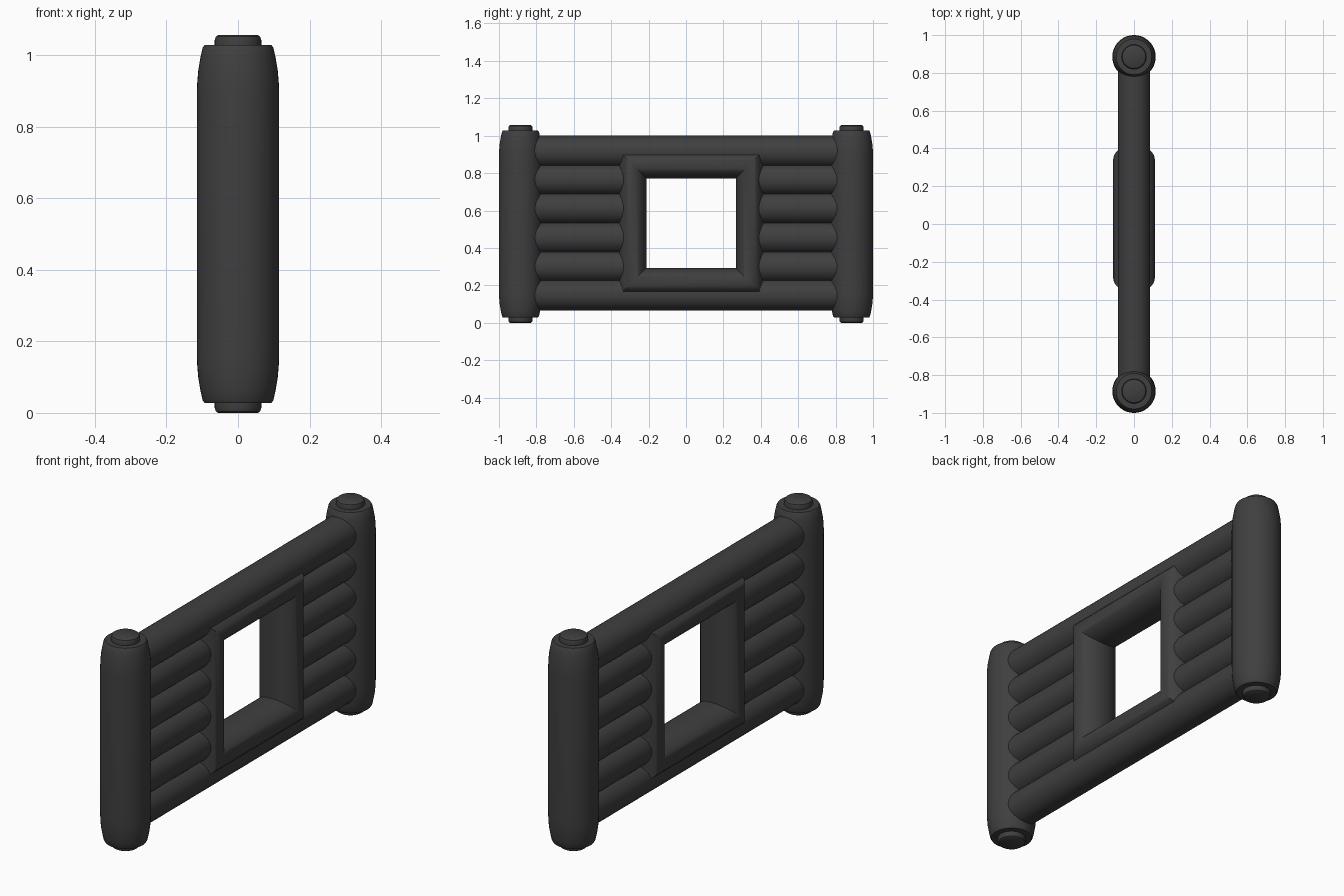
import bpy
import bmesh
from math import sin, cos, pi, radians

if "Cube" in bpy.data.objects:
    bpy.data.objects.remove(bpy.data.objects["Cube"])

charcoal = bpy.data.materials.new("charcoal")
charcoal.use_nodes = True
COLOUR = (0.05, 0.05, 0.05, 1)
charcoal.diffuse_color = COLOUR
charcoal.node_tree.nodes["Principled BSDF"].inputs["Base Color"].default_value = COLOUR


def finish(name, rings, wrap=False):
    """Skin a list of vertex rings into a smooth-shaded object."""
    bm = bmesh.new()
    loops = [[bm.verts.new(p) for p in ring] for ring in rings]
    n = len(rings[0])
    pairs = list(zip(loops, loops[1:]))
    if wrap:
        pairs.append((loops[-1], loops[0]))
    else:
        bm.faces.new(loops[0])
        bm.faces.new(loops[-1])
    for a, b in pairs:
        for i in range(n):
            j = (i + 1) % n
            bm.faces.new((a[i], a[j], b[j], b[i]))
    bmesh.ops.recalc_face_normals(bm, faces=bm.faces)
    mesh = bpy.data.meshes.new(name)
    bm.to_mesh(mesh)
    bm.free()
    mesh.materials.append(charcoal)
    obj = bpy.data.objects.new(name, mesh)
    bpy.context.collection.objects.link(obj)
    bpy.ops.object.select_all(action="DESELECT")
    obj.select_set(True)
    bpy.context.view_layer.objects.active = obj
    bpy.ops.object.shade_smooth_by_angle(angle=radians(35))


def circle(n):
    return [(cos(2 * pi * i / n), sin(2 * pi * i / n)) for i in range(n)]


MID_Z = 0.528
POST_Y = 0.885
LOG_R = 0.085

# Upright posts: rounded body with a small peg at each end
half = [(0.056, 0.528), (0.062, 0.524), (0.065, 0.515), (0.065, 0.500),
        (0.094, 0.500), (0.099, 0.492), (0.105, 0.465), (0.111, 0.43),
        (0.114, 0.395), (0.115, 0.36)]
profile = [(r, MID_Z - h) for r, h in half] + [(r, MID_Z + h) for r, h in reversed(half)]
for name, side in (("front_post", -1), ("back_post", 1)):
    finish(name, [[(r * c, side * POST_Y + r * s, z) for c, s in circle(48)]
                  for r, z in profile])


# Horizontal logs
def log(name, y0, y1, z):
    finish(name, [[(LOG_R * c, y, z + LOG_R * s) for c, s in circle(40)]
                  for y in (y0, y1)])


FRAME_Y, FRAME_Z, FRAME_HALF = 0.028, 0.532, 0.314
log("bottom_log", -POST_Y, POST_Y, 0.15)
log("top_log", -POST_Y, POST_Y, 0.915)
for k, z in enumerate((0.30, 0.455, 0.612, 0.765)):
    log(f"front_short_log_{k + 1}", -POST_Y, FRAME_Y - FRAME_HALF, z)
    log(f"back_short_log_{k + 1}", FRAME_Y + FRAME_HALF, POST_Y, z)

# Window frame: oval moulding swept round a square with mitred corners
corners = [(-1, -1), (1, -1), (1, 1), (-1, 1)]
finish("window_frame",
       [[(0.11 * s, FRAME_Y + cy * (FRAME_HALF + 0.076 * c),
          FRAME_Z + cz * (FRAME_HALF + 0.076 * c)) for c, s in circle(40)]
        for cy, cz in corners], wrap=True)
